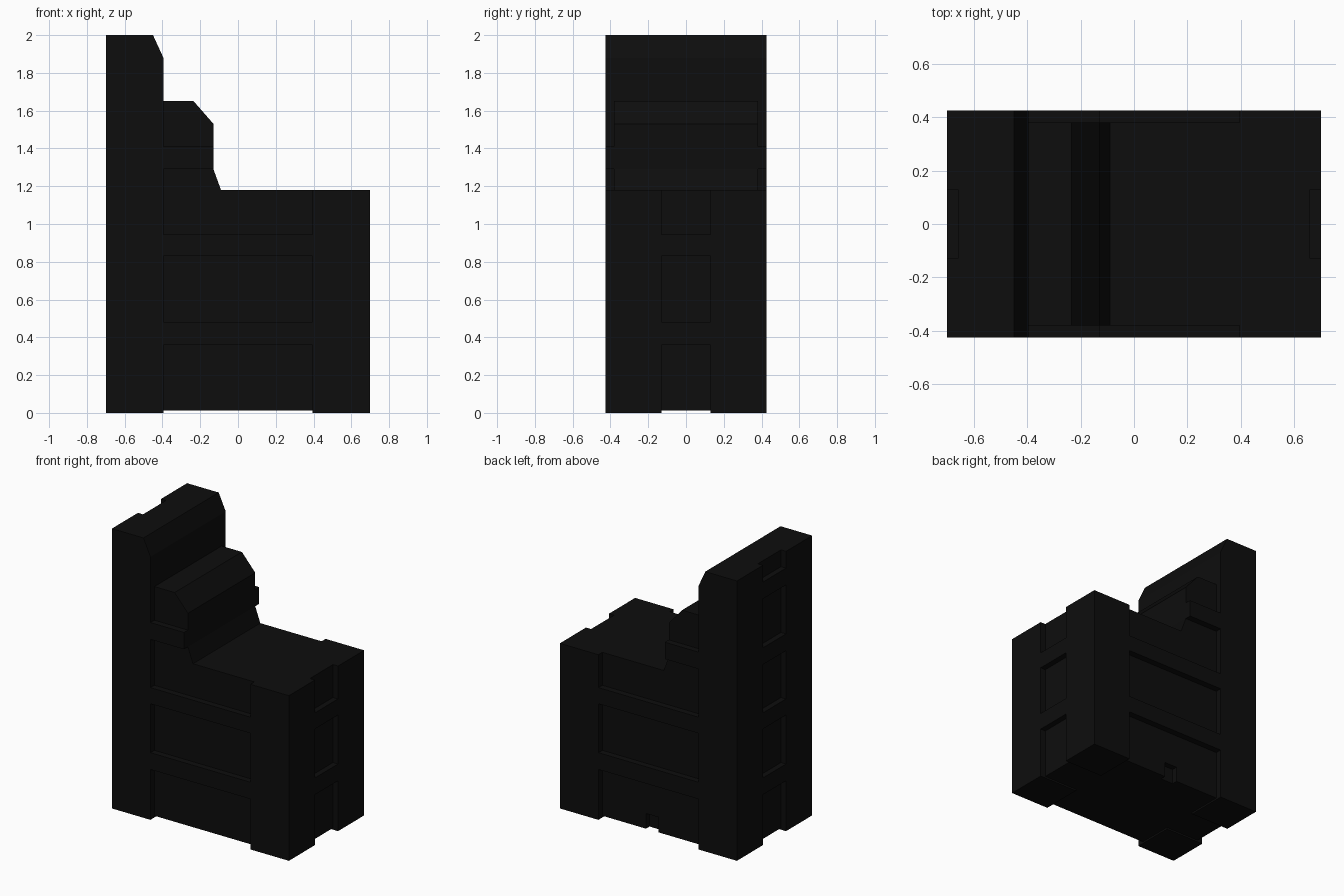
import bpy, bmesh

if "Cube" in bpy.data.objects:
    bpy.data.objects.remove(bpy.data.objects["Cube"])

dark = bpy.data.materials.new("charcoal")
dark.diffuse_color = (0.004, 0.004, 0.004, 1)
dark.use_nodes = True
dark.node_tree.nodes["Principled BSDF"].inputs["Base Color"].default_value = dark.diffuse_color


def mesh_object(name, bm):
    bmesh.ops.recalc_face_normals(bm, faces=bm.faces)
    me = bpy.data.meshes.new(name)
    bm.to_mesh(me)
    bm.free()
    ob = bpy.data.objects.new(name, me)
    bpy.context.collection.objects.link(ob)
    return ob


def add_box(bm, x0, x1, y0, y1, z0, z1):
    vs = bmesh.ops.create_cube(bm, size=1)["verts"]
    for v in vs:
        v.co.x = x1 if v.co.x > 0 else x0
        v.co.y = y1 if v.co.y > 0 else y0
        v.co.z = z1 if v.co.z > 0 else z0


def carve(target, boxes):
    bm = bmesh.new()
    for b in boxes:
        add_box(bm, *b)
    cutter = mesh_object("cutter", bm)
    cutter.hide_render = True
    mod = target.modifiers.new("carve", "BOOLEAN")
    mod.operation = "DIFFERENCE"
    mod.solver = "EXACT"
    mod.object = cutter
    bpy.context.view_layer.objects.active = target
    bpy.ops.object.modifier_apply(modifier=mod.name)
    bpy.data.objects.remove(cutter)


# stepped tower block, side profile extruded through its depth
PROFILE = [(-0.7, 0), (0.7, 0), (0.7, 1.18), (-0.09, 1.18), (-0.13, 1.29),
           (-0.13, 1.53), (-0.235, 1.65), (-0.395, 1.65), (-0.395, 1.88),
           (-0.45, 2.0), (-0.7, 2.0)]
bm = bmesh.new()
face = bm.faces.new([bm.verts.new((x, -0.425, z)) for x, z in PROFILE])
ext = bmesh.ops.extrude_face_region(bm, geom=[face])["geom"]
bmesh.ops.translate(bm, vec=(0, 0.85, 0),
                    verts=[g for g in ext if isinstance(g, bmesh.types.BMVert)])
tower = mesh_object("stepped_tower", bm)
tower.data.materials.append(dark)

# recessed panels between the floor bands
GAPS = [(-0.1, 0.36), (0.48, 0.83), (0.945, 1.29), (1.41, 1.76), (1.88, 2.1)]
panels = []
for i, (z0, z1) in enumerate(GAPS):
    if i < 4:
        top = min(z1, 1.7)
        panels.append((-0.395, 0.395, -0.6, -0.38, z0, top))
        panels.append((-0.395, 0.395, 0.38, 0.6, z0, top))
    if i < 3:
        panels.append((0.66, 0.9, -0.13, 0.13, z0, z1))
    panels.append((-0.9, -0.66, -0.13, 0.13, z0, z1))
carve(tower, panels)

# small doorway in the back panel
carve(tower, [(-0.05, 0.05, 0.34, 0.6, -0.1, 0.12)])

# corner piers stand slightly below the core
carve(tower, [(-0.395, 0.395, -0.6, 0.6, -0.1, 0.012)])
carve(tower, [(-0.9, 0.9, -0.13, 0.13, -0.1, 0.012)])
